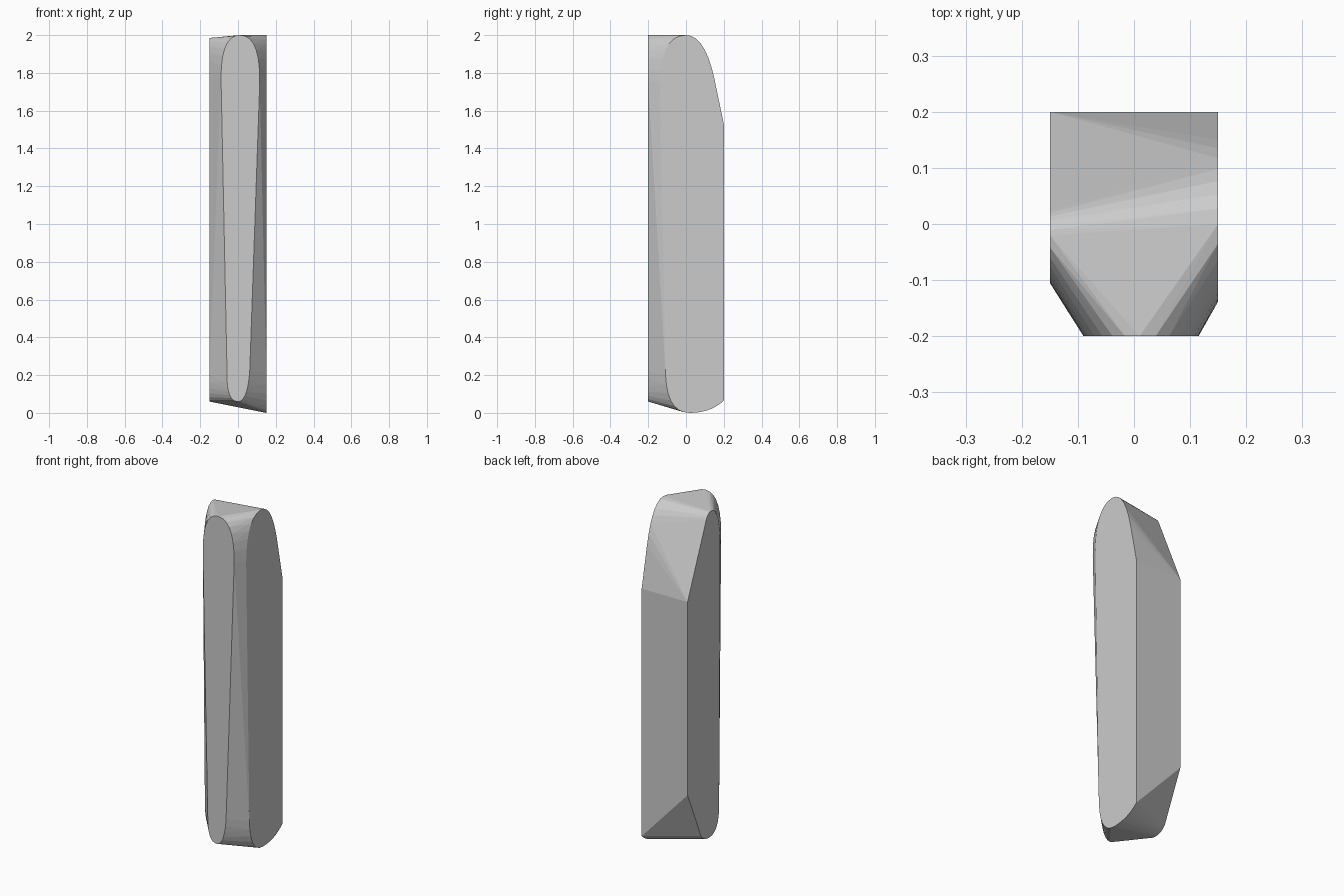
import bpy, bmesh, math
from mathutils import Vector

cube = bpy.data.objects.get("Cube")
if cube:
    bpy.data.objects.remove(cube)

STEPS = 7      # segments per rounded corner
HALF_X, HALF_Y = 0.15, 0.2


def outline(path):
    """Expand a closed path; a point marked 'c' pulls a curve between its neighbours."""
    pts = []
    n = len(path)
    for i, p in enumerate(path):
        here = Vector(p[:2])
        if len(p) == 2:
            pts.append(here)
            continue
        a, b = Vector(path[i - 1][:2]), Vector(path[(i + 1) % n][:2])
        for s in range(1, STEPS):
            t = s / STEPS
            pts.append(a * (1 - t) ** 2 + here * 2 * t * (1 - t) + b * t * t)
    return pts


# Front facet outline (x, z)
front = outline([(-.09, 1.78), (-.088, 2, 'c'), (.01, 2), (.118, 2, 'c'), (.115, 1.75),
                 (.062, .22), (.05, .06, 'c'), (0, .06), (-.05, .06, 'c'), (-.057, .16)])

# Left facet outline (y, z)
left = outline([(-.138, 1.75), (-.13, 2, 'c'), (0, 2), (.1, 2, 'c'), (.15, 1.77),
                (.2, 1.53), (.2, .065), (.13, 0, 'c'), (.02, 0), (-.1, 0, 'c'), (-.108, .2)])

# Right facet outline (y, z)
right = outline([(-.105, 1.75), (-.1, 1.985, 'c'), (-.02, 1.985), (.015, 1.985, 'c'), (.03, 1.935),
                 (.2, 1.53), (.2, .387), (.075, .1), (.05, .06, 'c'), (0, .06),
                 (-.09, .055, 'c'), (-.095, .2)])

# The body is the taut skin stretched around the three flat facets
bm = bmesh.new()
for u, z in front:
    bm.verts.new((u, -HALF_Y, z))
for side, points in ((HALF_X, left), (-HALF_X, right)):
    for u, z in points:
        bm.verts.new((side, u, z))
hull = bmesh.ops.convex_hull(bm, input=bm.verts[:])
loose = [v for v in bm.verts if not v.link_faces]
bmesh.ops.delete(bm, geom=loose, context='VERTS')
bmesh.ops.dissolve_limit(bm, angle_limit=math.radians(0.2), verts=bm.verts[:], edges=bm.edges[:])
bmesh.ops.recalc_face_normals(bm, faces=bm.faces[:])

mesh = bpy.data.meshes.new("faceted_body")
bm.to_mesh(mesh)
bm.free()
body = bpy.data.objects.new("faceted_body", mesh)
bpy.context.collection.objects.link(body)

# Plain grey material
grey = bpy.data.materials.new("plain_grey")
grey.use_nodes = True
colour = (0.6, 0.6, 0.6, 1)
grey.diffuse_color = colour
grey.node_tree.nodes["Principled BSDF"].inputs["Base Color"].default_value = colour
mesh.materials.append(grey)
